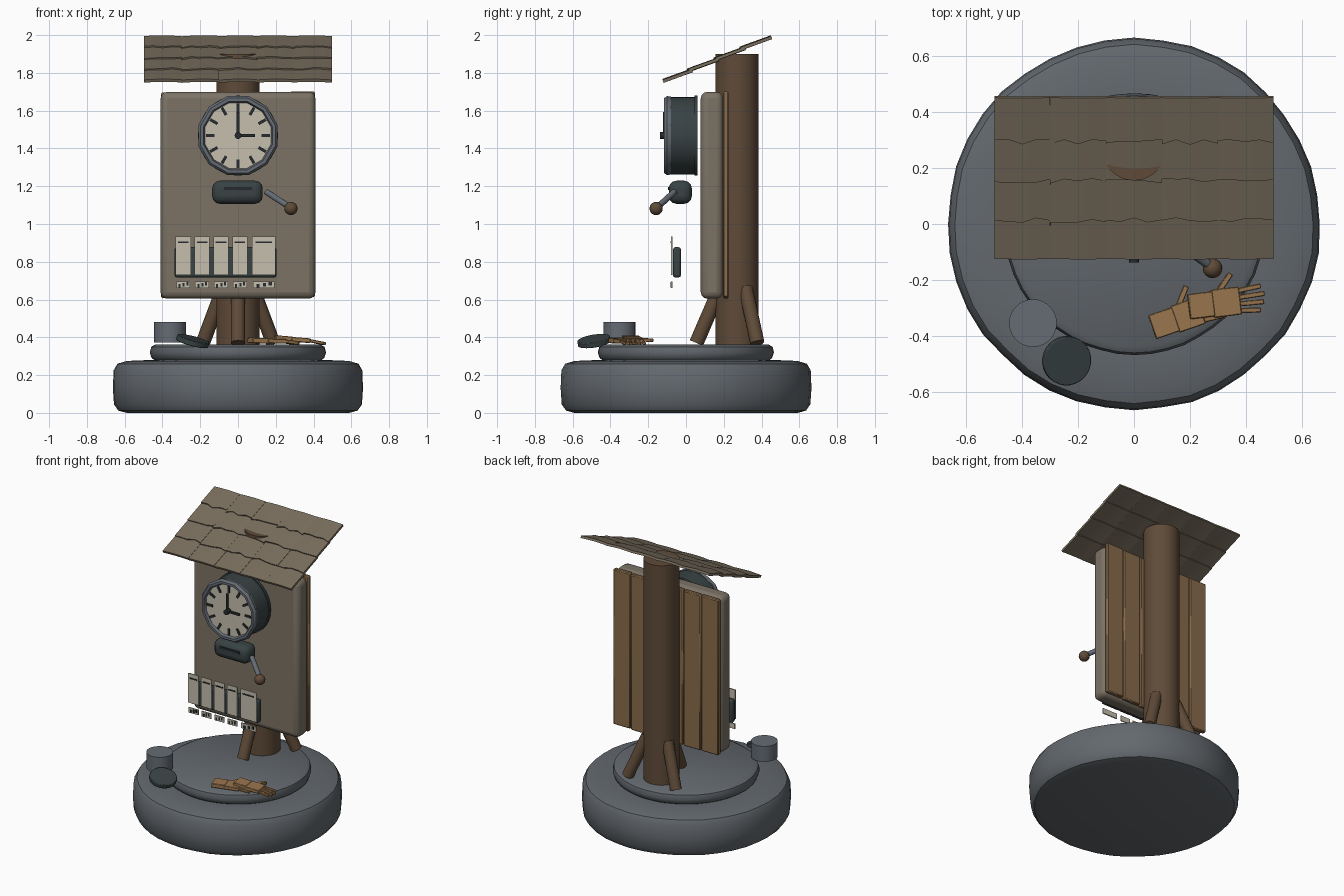
import bpy, bmesh, math, random
from mathutils import Vector, Matrix, Euler

random.seed(4)
cube = bpy.data.objects.get("Cube")
if cube:
    bpy.data.objects.remove(cube, do_unlink=True)


def material(name, r, g, b):
    m = bpy.data.materials.new(name)
    m.use_nodes = True
    m.diffuse_color = (r, g, b, 1)
    node = next(n for n in m.node_tree.nodes if n.type == 'BSDF_PRINCIPLED')
    node.inputs["Base Color"].default_value = (r, g, b, 1)
    return m


STONE = material("grey stone", 0.125, 0.14, 0.155)
SLAB = material("taupe slab", 0.20, 0.17, 0.13)
SHINGLE = material("weathered shingle", 0.19, 0.155, 0.11)
TRUNK = material("dark brown wood", 0.115, 0.07, 0.04)
PLANK = material("tan plank", 0.25, 0.15, 0.07)
IRON = material("dark green iron", 0.04, 0.055, 0.057)
STEEL = material("blue grey steel", 0.13, 0.15, 0.175)
CREAM = material("cream", 0.56, 0.52, 0.42)
INK = material("black ink", 0.02, 0.024, 0.026)
GLOVE = material("golden wood", 0.32, 0.18, 0.075)


def finish(name, bm, mat, matrix=None, bevel=0, segments=2, smooth=True):
    bmesh.ops.recalc_face_normals(bm, faces=bm.faces)
    me = bpy.data.meshes.new(name)
    bm.to_mesh(me)
    bm.free()
    me.materials.append(mat)
    ob = bpy.data.objects.new(name, me)
    bpy.context.collection.objects.link(ob)
    if matrix:
        ob.matrix_world = matrix
    if bevel:
        mod = ob.modifiers.new("rounded edges", 'BEVEL')
        mod.width, mod.segments = bevel, segments
    if smooth:
        bpy.ops.object.select_all(action='DESELECT')
        ob.select_set(True)
        bpy.context.view_layer.objects.active = ob
        bpy.ops.object.shade_smooth_by_angle(angle=math.radians(40))
    return ob


def box(name, centre, size, mat, rot=(0, 0, 0), bevel=0, segments=2):
    bm = bmesh.new()
    bmesh.ops.create_cube(bm, size=1, matrix=Matrix.Diagonal((*size, 1)))
    m = Matrix.Translation(centre) @ Euler(rot).to_matrix().to_4x4()
    return finish(name, bm, mat, m, bevel, segments, bevel > 0)


def rod(name, a, b, r, mat, sides=16, r2=None, bevel=0):
    a, b = Vector(a), Vector(b)
    d = b - a
    bm = bmesh.new()
    bmesh.ops.create_cone(bm, cap_ends=True, segments=sides, radius1=r,
                          radius2=r if r2 is None else r2, depth=d.length)
    m = Matrix.Translation((a + b) / 2) @ d.to_track_quat('Z', 'Y').to_matrix().to_4x4()
    return finish(name, bm, mat, m, bevel)


def lathe(name, profile, mat, sides, matrix=None, wobble=0, closed=False):
    # Spin (radius, height) points around z, optionally with an uneven rim
    bm = bmesh.new()
    rings = []
    scale = [1 + random.uniform(-wobble, wobble) for _ in range(sides)]
    for r, z in profile:
        rings.append([bm.verts.new((r * scale[i] * math.cos(math.tau * i / sides),
                                    r * scale[i] * math.sin(math.tau * i / sides), z))
                      for i in range(sides)])
    pairs = list(zip(rings, rings[1:]))
    if closed:
        pairs.append((rings[-1], rings[0]))
    else:
        bm.faces.new(rings[0])
        bm.faces.new(rings[-1])
    for lo, hi in pairs:
        for i in range(sides):
            j = (i + 1) % sides
            bm.faces.new((lo[i], lo[j], hi[j], hi[i]))
    return finish(name, bm, mat, matrix)


# Stone base: wide plinth and a thinner step
lathe("plinth", [(0.59, 0.0), (0.635, 0.012), (0.658, 0.045), (0.664, 0.13), (0.66, 0.225),
                 (0.64, 0.26), (0.59, 0.275), (0.47, 0.28)], STONE, 40, wobble=0.006)
lathe("step", [(0.435, 0.275), (0.456, 0.29), (0.466, 0.32), (0.458, 0.35), (0.435, 0.363)],
      STONE, 48, wobble=0.003)

# Post with three braces
POST_Y = 0.27
rod("post", (0, POST_Y, 0.355), (0, POST_Y, 1.90), 0.115, TRUNK, 32)
for i in range(3):
    a = math.radians(-90 + 120 * i)
    c, s = math.cos(a), math.sin(a)
    rod("brace", (0.215 * c, POST_Y + 0.215 * s, 0.37), (0.09 * c, POST_Y + 0.09 * s, 0.66),
        0.038, TRUNK, 14)

# Slab with planks behind
box("slab", (0, 0.137, 1.152), (0.82, 0.118, 1.095), SLAB, bevel=0.035, segments=3)
for i in range(6):
    box("back_plank", (-0.341 + 0.1365 * i, 0.211, 1.153 + random.uniform(-0.004, 0.004)),
        (0.132, 0.03, 1.088), PLANK, bevel=0.006, segments=1)

# Shingle roof on one slope
slope = math.atan2(0.24, 0.575)
roof = Matrix.Translation((0, 0.165, 1.875)) @ Matrix.Rotation(slope, 4, 'X')
for row in range(4):
    for col in range(5):
        bm = bmesh.new()
        bmesh.ops.create_grid(bm, x_segments=4, y_segments=2, size=0.5)
        for v in bm.verts:
            edge = v.co.y < -0.4 and row > 0
            v.co = Vector((v.co.x * 0.199, v.co.y * 0.165, 0.003 * math.cos(v.co.x * 4)
                           - v.co.y * 0.008))
            if edge:
                v.co.y += random.uniform(-0.012, 0.008)
        ext = bmesh.ops.extrude_face_region(bm, geom=bm.faces[:])
        new = [g for g in ext["geom"] if isinstance(g, bmesh.types.BMVert)]
        bmesh.ops.translate(bm, verts=new, vec=(0, 0, -0.016))
        place = Matrix.Translation((-0.398 + 0.199 * col, -0.2275 + 0.1515 * row, 0.006))
        tilt = Matrix.Rotation(random.uniform(-0.015, 0.015), 4, 'Y')
        finish("shingle", bm, SHINGLE, roof @ place @ tilt)

# Clock: drum, faceted rim, dial, ticks and hands
CZ = 1.468
face_front = Matrix.Translation((0, 0, CZ)) @ Matrix.Rotation(math.pi / 2, 4, 'X')
rod("clock_drum", (0, 0.06, CZ), (0, -0.09, CZ), 0.205, IRON, 32)
lathe("clock_back_rim", [(0.19, -0.062), (0.212, -0.062), (0.212, -0.045), (0.19, -0.045)],
      IRON, 32, face_front, closed=True)
lathe("clock_rim", [(0.18, 0.08), (0.213, 0.08), (0.217, 0.1), (0.205, 0.116), (0.188, 0.116),
                    (0.18, 0.1)], STEEL, 12, face_front @ Matrix.Rotation(math.pi / 12, 4, 'Z'),
      closed=True)
rod("clock_dial", (0, -0.08, CZ), (0, -0.1, CZ), 0.186, CREAM, 32)
for i in range(12):
    a = math.tau * i / 12
    box("hour_tick", (0.148 * math.sin(a), -0.102, CZ + 0.148 * math.cos(a)),
        (0.016, 0.008, 0.045), INK, (0, a, 0))
box("minute_hand", (0, -0.117, CZ + 0.06), (0.014, 0.008, 0.13), INK)
box("hour_hand", (0.045, -0.113, CZ), (0.09, 0.008, 0.016), INK)
rod("clock_pin", (0, -0.1, CZ), (0, -0.137, CZ), 0.018, INK, 12)

# Lever box
box("lever_box", (-0.003, -0.03, 1.168), (0.268, 0.122, 0.122), IRON, bevel=0.04, segments=3)
box("lever_box_slot", (0, -0.091, 1.188), (0.15, 0.008, 0.016), INK)
rod("lever", (0.15, -0.062, 1.17), (0.28, -0.155, 1.085), 0.016, STEEL, 12)
bm = bmesh.new()
bmesh.ops.create_uvsphere(bm, u_segments=16, v_segments=10, radius=0.035)
finish("lever_knob", bm, TRUNK, Matrix.Translation((0.28, -0.158, 1.082)))

# Card rack with cards and labels
box("card_rack", (-0.066, -0.048, 0.797), (0.54, 0.042, 0.16), IRON, bevel=0.012)
for x, w in ((-0.29, 0.08), (-0.19, 0.08), (-0.09, 0.08), (0.01, 0.08), (0.137, 0.125)):
    box("card", (x, -0.076, 0.832), (w, 0.008, 0.205), CREAM)
    box("card_stripe", (x, -0.081, 0.903), (w * 0.7, 0.004, 0.009), INK)
    box("label", (x, -0.076, 0.678), (w * 0.92, 0.008, 0.036), CREAM)
    for k in (-0.25, 0.03, 0.27):
        box("label_bar", (x + k * w, -0.081, 0.678 + 0.02 * k), (w * 0.13, 0.004, 0.02), INK)

# Tin and its loose lid
rod("tin", (-0.36, -0.353, 0.372), (-0.36, -0.353, 0.48), 0.085, STEEL, 28)
lid = Vector((-0.24, -0.487, 0.38))
n = Vector((0.26, -0.16, 1)).normalized() * 0.014
rod("tin_lid", lid - n, lid + n, 0.088, IRON, 28, bevel=0.004)


# Jointed wooden hands, one lying over the other
def wooden_hand(origin, angle, droop):
    m = Matrix.Translation(origin) @ Matrix.Rotation(angle, 4, 'Z') @ Matrix.Rotation(droop, 4, 'Y')

    def part(name, centre, size, turn=0.0, dip=0.0):
        ob = box(name, (0, 0, 0), size, GLOVE, bevel=0.003, segments=1)
        ob.matrix_world = m @ Matrix.Translation(centre) @ Euler((0, dip, turn)).to_matrix().to_4x4()

    part("hand_cuff", (0.045, 0, 0), (0.09, 0.09, 0.028))
    part("hand_palm", (0.135, 0, 0), (0.1, 0.1, 0.024))
    part("hand_thumb", (0.135, 0.067, 0), (0.085, 0.02, 0.018), 0.85)
    for k in range(4):
        y, reach = -0.039 + 0.026 * k, (0.075, 0.09, 0.095, 0.085)[k]
        fan = 0.06 * (k - 1.5)
        part("hand_finger", (0.18 + reach / 2, y, -0.004), (reach, 0.018, 0.016), fan, 0.12)


wooden_hand((0.065, -0.368, 0.384), math.radians(19), 0.03)
wooden_hand((0.195, -0.295, 0.397), math.radians(7), 0.08)
